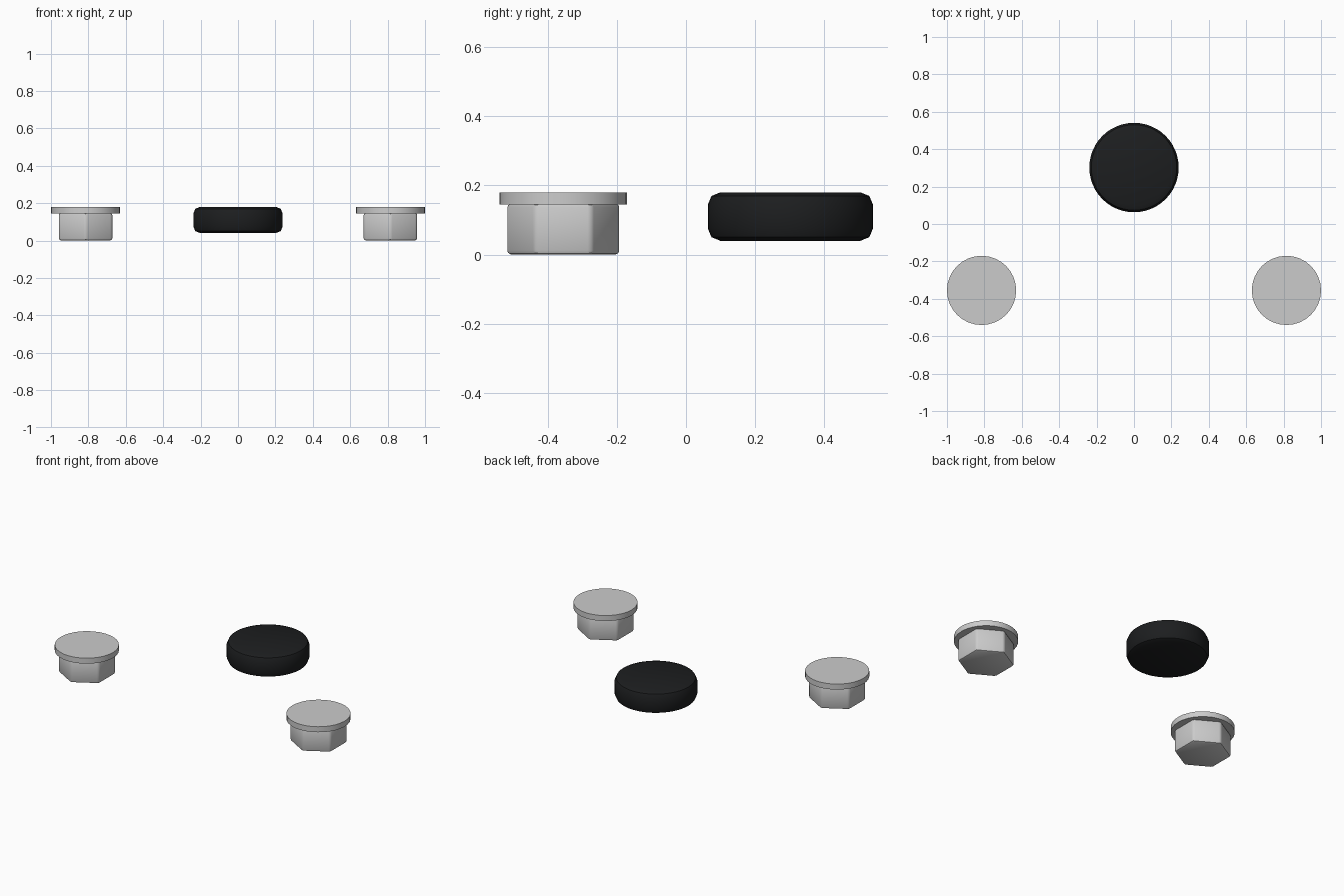
import bpy
from math import radians

if "Cube" in bpy.data.objects:
    bpy.data.objects.remove(bpy.data.objects["Cube"])


def cylinder(name, x, y, z0, z1, radius, sides, turn=0, bevel=0, segments=2):
    bpy.ops.mesh.primitive_cylinder_add(
        vertices=sides, radius=radius, depth=z1 - z0,
        location=(x, y, (z0 + z1) / 2), rotation=(0, 0, radians(turn)))
    ob = bpy.context.object
    ob.name = name
    if bevel:
        mod = ob.modifiers.new("rounded_edges", "BEVEL")
        mod.width = bevel
        mod.segments = segments
        mod.limit_method = "ANGLE"
        mod.angle_limit = radians(30)
        bpy.ops.object.modifier_apply(modifier=mod.name)
    bpy.ops.object.shade_smooth_by_angle(angle=radians(35))
    return ob


# Two hexagonal feet with round flanges, corners pointing along y
for side, x in (("left", -0.815), ("right", 0.815)):
    cylinder(side + "_hex_foot", x, -0.355, 0.0, 0.148, 0.165, 6, 0, 0.012)
    cylinder(side + "_flange", x, -0.355, 0.145, 0.18, 0.185, 32)

# Black rounded rubber pad
black = bpy.data.materials.new("black_rubber")
black.diffuse_color = (0.012, 0.013, 0.014, 1)
black.use_nodes = True
black.node_tree.nodes["Principled BSDF"].inputs["Base Color"].default_value = black.diffuse_color
pad = cylinder("rubber_pad", 0, 0.302, 0.04, 0.18, 0.239, 48, 0, 0.036)
pad.data.materials.append(black)
